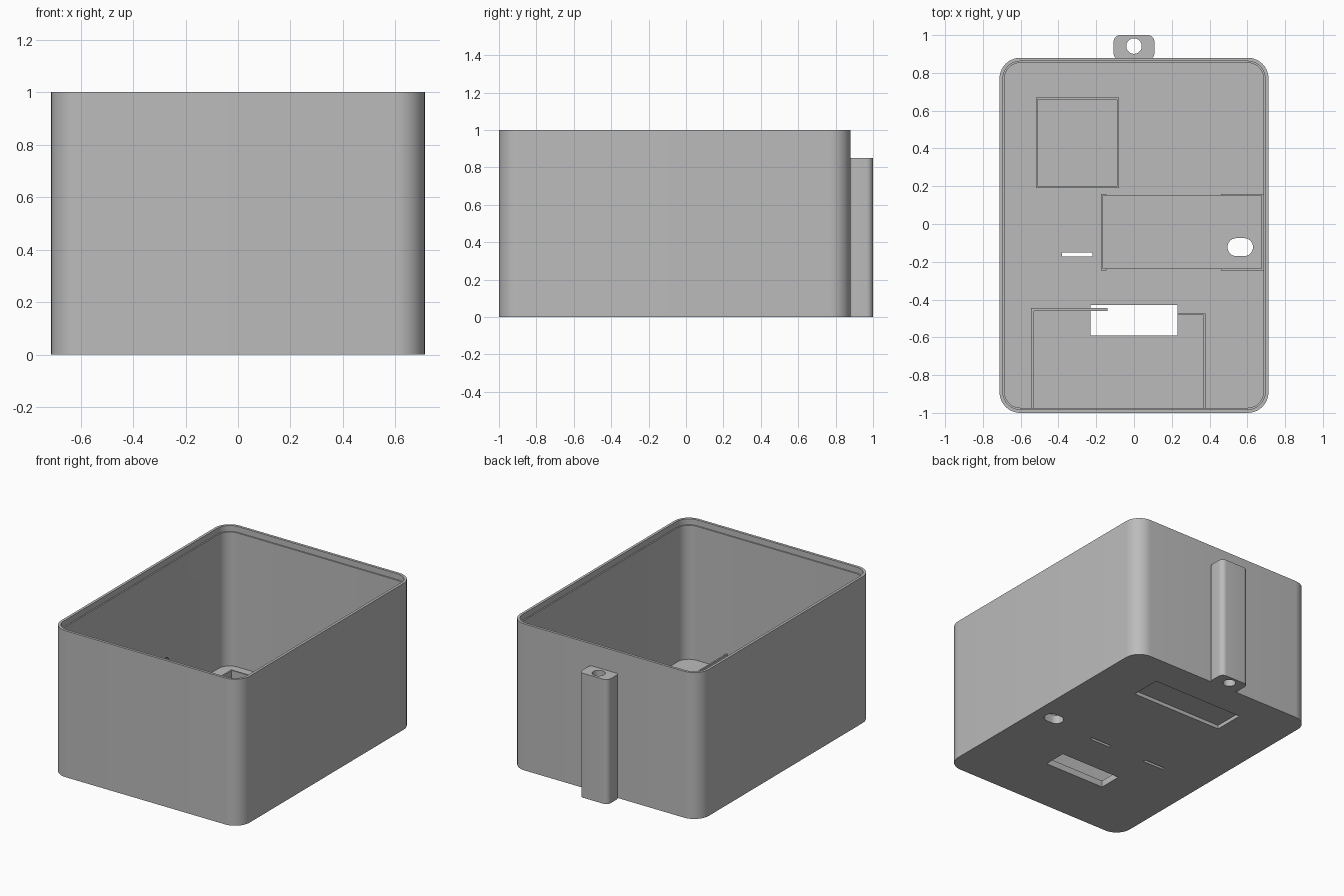
import bpy, bmesh
from math import sin, cos, pi, radians

cube = bpy.data.objects.get("Cube")
if cube:
    bpy.data.objects.remove(cube, do_unlink=True)

grey = bpy.data.materials.new("plain grey")
grey.use_nodes = True
grey.diffuse_color = (0.5, 0.5, 0.5, 1)
grey.node_tree.nodes["Principled BSDF"].inputs["Base Color"].default_value = (0.5, 0.5, 0.5, 1)


def rounded_rect(x0, x1, y0, y1, r, steps=10):
    """Counter-clockwise outline of a rectangle with round corners."""
    centres = [(x1 - r, y1 - r), (x0 + r, y1 - r), (x0 + r, y0 + r), (x1 - r, y0 + r)]
    return [(cx + r * cos((q + i / steps) * pi / 2), cy + r * sin((q + i / steps) * pi / 2))
            for q, (cx, cy) in enumerate(centres) for i in range(steps + 1)]


def loft(name, rings):
    """Joins matching (outline, height) rings and caps both ends."""
    bm = bmesh.new()
    loops = [[bm.verts.new((x, y, z)) for x, y in outline] for outline, z in rings]
    n = len(loops[0])
    for a, b in zip(loops, loops[1:]):
        for i in range(n):
            j = (i + 1) % n
            bm.faces.new((a[i], a[j], b[j], b[i]))
    bm.faces.new(loops[0][::-1])
    bm.faces.new(loops[-1])
    bmesh.ops.recalc_face_normals(bm, faces=bm.faces)
    mesh = bpy.data.meshes.new(name)
    bm.to_mesh(mesh)
    bm.free()
    mesh.materials.append(grey)
    obj = bpy.data.objects.new(name, mesh)
    bpy.context.collection.objects.link(obj)
    return obj


def block(name, x0, x1, y0, y1, z0, z1):
    outline = [(x0, y0), (x1, y0), (x1, y1), (x0, y1)]
    return loft(name, [(outline, z0), (outline, z1)])


def pillar(name, x0, x1, y0, y1, r, z0, z1):
    outline = rounded_rect(x0, x1, y0, y1, r)
    return loft(name, [(outline, z0), (outline, z1)])


def select(obj):
    bpy.ops.object.select_all(action='DESELECT')
    obj.select_set(True)
    bpy.context.view_layer.objects.active = obj


def cut(obj, cutters):
    select(obj)
    for c in cutters:
        c.hide_render = True
        mod = obj.modifiers.new("cut", 'BOOLEAN')
        mod.operation = 'DIFFERENCE'
        mod.solver = 'EXACT'
        mod.object = c
        bpy.ops.object.modifier_apply(modifier=mod.name)
        bpy.data.objects.remove(c, do_unlink=True)


def smooth(obj):
    select(obj)
    bpy.ops.object.shade_smooth_by_angle(angle=radians(30))


# Open box with a stepped rim
W, FRONT, BACK, R, FLOOR = 0.712, -1.0, 0.88, 0.11, 0.045


def wall(inset):
    return rounded_rect(-W + inset, W - inset, FRONT + inset, BACK - inset, R - inset)


box = loft("box", [(wall(0), 0), (wall(0), 1), (wall(0.018), 1), (wall(0.018), 0.96),
                   (wall(0.027), 0.96), (wall(0.027), FLOOR)])

# Openings and shallow recesses in the floor
dimple = pillar("dimple_cutter", -0.035, 0.035, -0.035, 0.035, 0.0349, -0.01, 0.015)
dimple.rotation_euler = (0, pi / 2, 0)
dimple.location = (-0.695, 0.2, 0.3)
bpy.context.view_layer.update()
cut(box, [
    block("window_cutter", -0.23, 0.23, -0.59, -0.43, -0.1, 0.1),
    block("slot_cutter", -0.38, -0.22, -0.172, -0.152, -0.1, 0.1),
    block("blind_slot_cutter", 0.06, 0.22, -0.172, -0.152, -0.1, 0.035),
    block("recess_cutter", -0.32, 0.37, 0.45, 0.66, -0.1, 0.025),
    pillar("oval_cutter", 0.495, 0.63, -0.17, -0.075, 0.047, -0.1, 0.1),
    dimple,
])
smooth(box)

# Hanging lug on the back
lug = pillar("hanging_lug", -0.108, 0.108, 0.87, 1.0, 0.035, 0, 0.85)
cut(lug, [pillar("lug_hole_cutter", -0.041, 0.041, 0.901, 0.983, 0.0409, -0.1, 1)])
smooth(lug)

# Square frame on the floor
Z = FLOOR - 0.005
T = 0.01
frame = block("square_frame", -0.52, -0.08, 0.19, 0.67, Z, 0.12)
cut(frame, [block("frame_cutter", -0.52 + T, -0.08 - T, 0.19 + T, 0.67 - T, 0, 0.3)])

# Raised tray with guide walls, pierced by the oval opening
tray = block("tray", -0.17, 0.686, -0.235, 0.15, Z, 0.06)
cut(tray, [pillar("tray_oval_cutter", 0.495, 0.63, -0.17, -0.075, 0.047, 0, 0.2)])
smooth(tray)
block("tray_end_wall", -0.175, -0.165, -0.245, 0.16, Z, 0.12)
for side, y in (("front", -0.245), ("back", 0.15)):
    block(side + "_tray_stop", -0.175, -0.145, y, y + T, Z, 0.12)
    block(side + "_tray_guide", 0.46, 0.686, y, y + T, Z, 0.12)
block("tray_outer_wall", 0.675, 0.686, -0.245, 0.16, Z, 0.12)

# Compartment walls by the front
block("compartment_right_wall", -0.545, -0.53, -0.975, -0.445, Z, 0.15)
block("compartment_back_wall", -0.545, -0.14, -0.46, -0.445, Z, 0.15)
block("compartment_left_wall", 0.368, 0.378, -0.975, -0.475, Z, 0.15)
block("compartment_corner", 0.23, 0.378, -0.483, -0.475, Z, 0.15)
